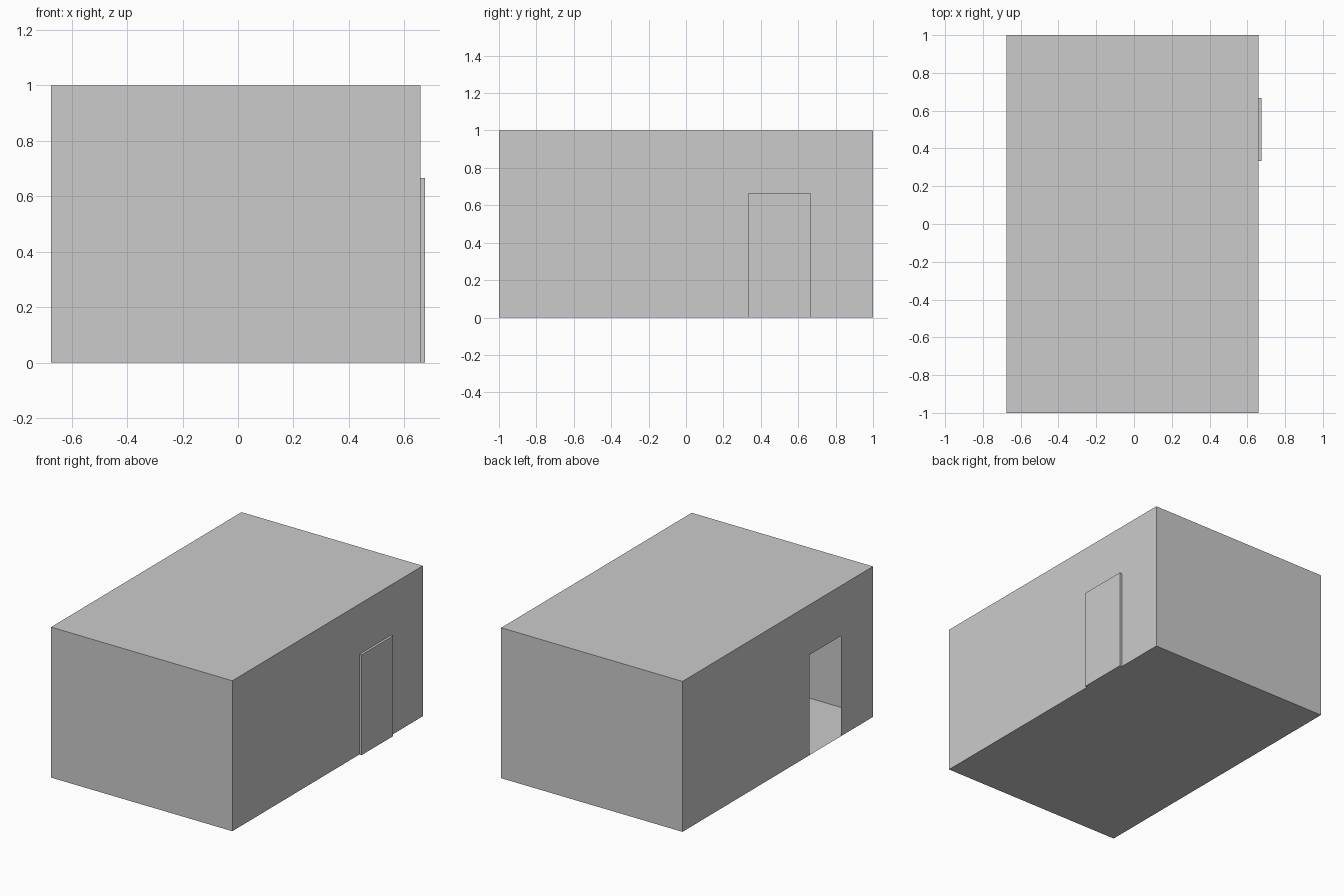
import bpy, bmesh
from mathutils import Vector

if "Cube" in bpy.data.objects:
    bpy.data.objects.remove(bpy.data.objects["Cube"])

X0, X1 = -0.6745, 0.6585      # side walls
DOOR_X = 0.6745               # outer face of the door
DOOR_H = 2 / 3
NEAR, FAR = 1 / 3, 2 / 3      # door span along the wall


def add_object(name, bm):
    mesh = bpy.data.meshes.new(name)
    bm.to_mesh(mesh)
    bm.free()
    obj = bpy.data.objects.new(name, mesh)
    bpy.context.collection.objects.link(obj)
    return obj


def box(x0, x1, y0, y1, z0, z1):
    bm = bmesh.new()
    bmesh.ops.create_cube(bm, size=1)
    for v in bm.verts:
        v.co = Vector(((x0 + x1) / 2 + v.co.x * (x1 - x0),
                       (y0 + y1) / 2 + v.co.y * (y1 - y0),
                       (z0 + z1) / 2 + v.co.z * (z1 - z0)))
    return bm


def cut_doorway(bm, side, y0, y1):
    """Loop-cut one side wall and remove the doorway face."""
    cuts = [((0, y0, 0), (0, 1, 0)), ((0, y1, 0), (0, 1, 0)), ((0, 0, DOOR_H), (0, 0, 1))]
    for co, no in cuts:
        wall = [f for f in bm.faces if f.normal.x * side > 0.9]
        # the height cut only touches the strip that holds the doorway
        if no[2]:
            wall = [f for f in wall if y0 < f.calc_center_median().y < y1]
        geom = set(wall)
        for f in wall:
            geom.update(f.edges, f.verts)
        bmesh.ops.bisect_plane(bm, geom=list(geom), plane_co=co, plane_no=no)
        bm.normal_update()
    hole = [f for f in bm.faces if f.normal.x * side > 0.9
            and y0 < f.calc_center_median().y < y1
            and f.calc_center_median().z < DOOR_H]
    bmesh.ops.delete(bm, geom=hole, context='FACES')


# Thin-walled room with a doorway in each side wall
room = box(X0, X1, -1, 1, 0, 1)
room.normal_update()
cut_doorway(room, -1, -FAR, -NEAR)
cut_doorway(room, 1, NEAR, FAR)
add_object("room", room)

# Raised door closing the right doorway, open at the back
door = box(X1, DOOR_X, NEAR, FAR, 0, DOOR_H)
door.normal_update()
bmesh.ops.delete(door, geom=[f for f in door.faces if f.normal.x < -0.9], context='FACES')
add_object("door", door)
